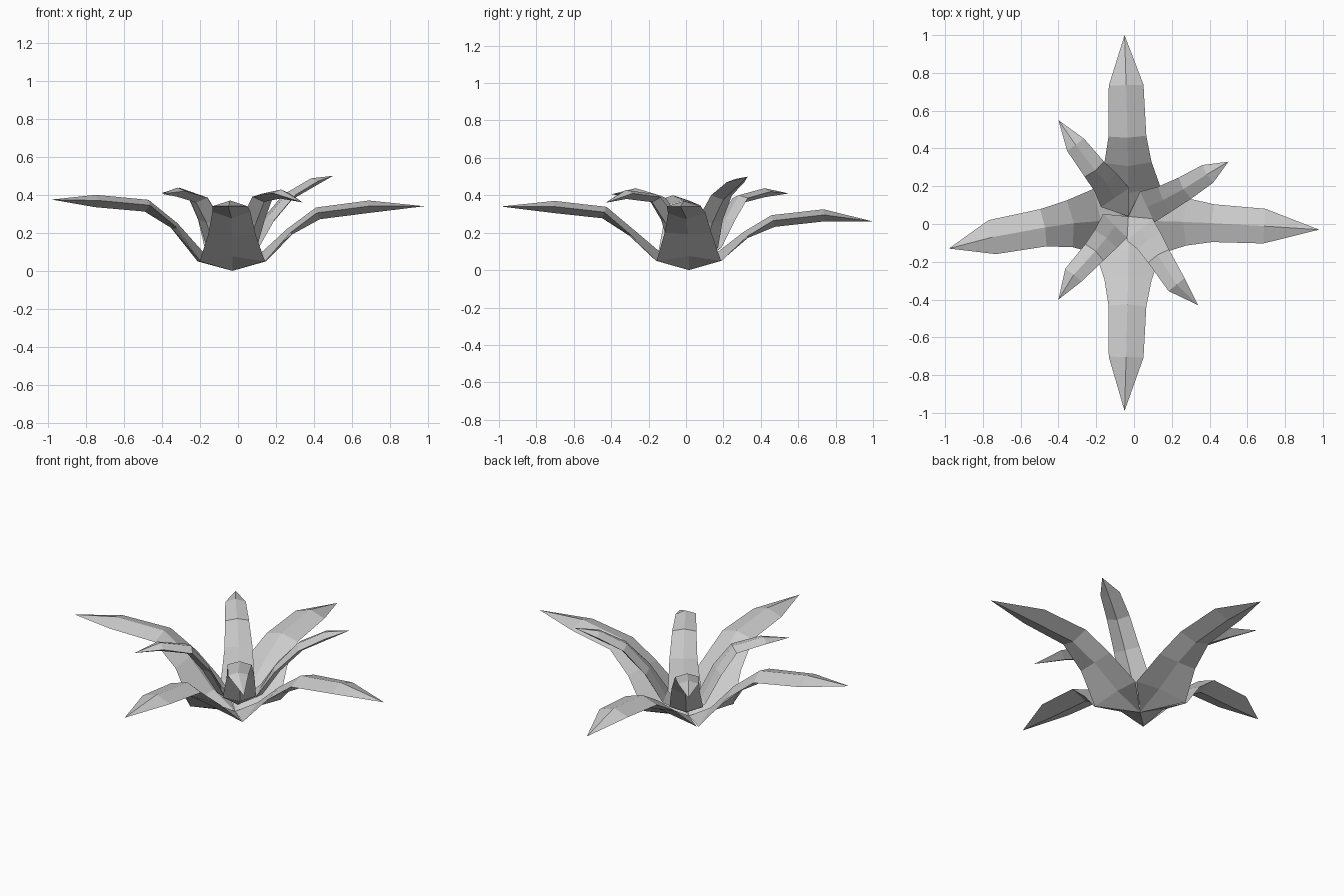
import bpy, bmesh
from mathutils import Vector

if "Cube" in bpy.data.objects:
    bpy.data.objects.remove(bpy.data.objects["Cube"])


def leaf(name, base, stations, tip):
    """Closed four-sided leaf. Each station: (centre, half width, ridge lift, keel drop)."""
    base, tip = Vector(base), Vector(tip)
    centres = [base] + [Vector(s[0]) for s in stations] + [tip]
    bm = bmesh.new()
    start, end = bm.verts.new(base), bm.verts.new(tip)
    rings = []
    for i, (_, half, lift, drop) in enumerate(stations, 1):
        c = centres[i]
        along = (centres[i + 1] - centres[i - 1]).normalized()
        side = along.cross(Vector((0, 0, 1))).normalized()
        normal = side.cross(along)
        rings.append([bm.verts.new(p) for p in (
            c + side * half, c + normal * lift, c - side * half, c - normal * drop)])
    for k in range(4):
        n = (k + 1) % 4
        bm.faces.new((start, rings[0][k], rings[0][n]))
        for a, b in zip(rings, rings[1:]):
            bm.faces.new((a[k], b[k], b[n], a[n]))
        bm.faces.new((rings[-1][k], end, rings[-1][n]))
    bmesh.ops.recalc_face_normals(bm, faces=bm.faces[:])
    mesh = bpy.data.meshes.new(name)
    bm.to_mesh(mesh)
    bm.free()
    obj = bpy.data.objects.new(name, mesh)
    bpy.context.collection.objects.link(obj)


# Large outer leaves: direction, sideways drift at the tip, tip, heights of the four stations
ROOT = Vector((-0.03, 0.015, 0))
large = {
    "front_large_leaf": ((0, -1), (-0.05, -0.99, 0.34), (0.05, 0.19, 0.31, 0.34)),
    "back_large_leaf": ((0, 1), (-0.05, 1.00, 0.26), (0.05, 0.18, 0.265, 0.295)),
    "left_large_leaf": ((-1, 0), (-0.98, -0.13, 0.375), (0.05, 0.23, 0.345, 0.37)),
    "right_large_leaf": ((1, 0), (0.98, -0.03, 0.34), (0.05, 0.20, 0.305, 0.34)),
}
shape = [(0.175, 0.172, 0.05, -0.03), (0.31, 0.125, 0.03, 0.01),
         (0.45, 0.10, 0.03, 0.035), (0.72, 0.092, 0.03, 0.035)]
for name, (d, tip, heights) in large.items():
    d = Vector((*d, 0))
    flat = Vector((tip[0], tip[1], 0)) - ROOT
    reach = flat.dot(d)
    drift = flat - d * reach
    stations = []
    for (r, half, lift, drop), z in zip(shape, heights):
        t = max(0, (r - 0.175) / 0.825)
        c = ROOT + d * r + drift * t ** 1.3
        stations.append(((c.x, c.y, z), half, lift, drop))
    leaf(name, ROOT, stations, tip)

# Small inner leaves: centre line points and tip
small = {
    "back_right_small_leaf": [(0.07, 0.09, 0.12), (0.16, 0.13, 0.27),
                              (0.27, 0.19, 0.40), (0.39, 0.265, 0.47), (0.50, 0.33, 0.50)],
    "back_left_small_leaf": [(-0.10, 0.14, 0.12), (-0.15, 0.22, 0.27),
                             (-0.21, 0.29, 0.385), (-0.31, 0.42, 0.42), (-0.40, 0.55, 0.41)],
    "front_right_small_leaf": [(0.03, -0.03, 0.12), (0.08, -0.09, 0.27),
                               (0.13, -0.17, 0.39), (0.225, -0.32, 0.41), (0.34, -0.43, 0.36)],
    "front_left_small_leaf": [(-0.10, -0.01, 0.12), (-0.15, -0.08, 0.27),
                              (-0.21, -0.15, 0.385), (-0.32, -0.27, 0.42), (-0.40, -0.40, 0.405)],
}
sections = [(0.09, 0.0, 0.03), (0.075, 0.01, 0.03), (0.065, 0.018, 0.03), (0.055, 0.018, 0.03)]
for name, path in small.items():
    leaf(name, (-0.03, 0.04, 0.03), [(p, *s) for p, s in zip(path, sections)], path[-1])
